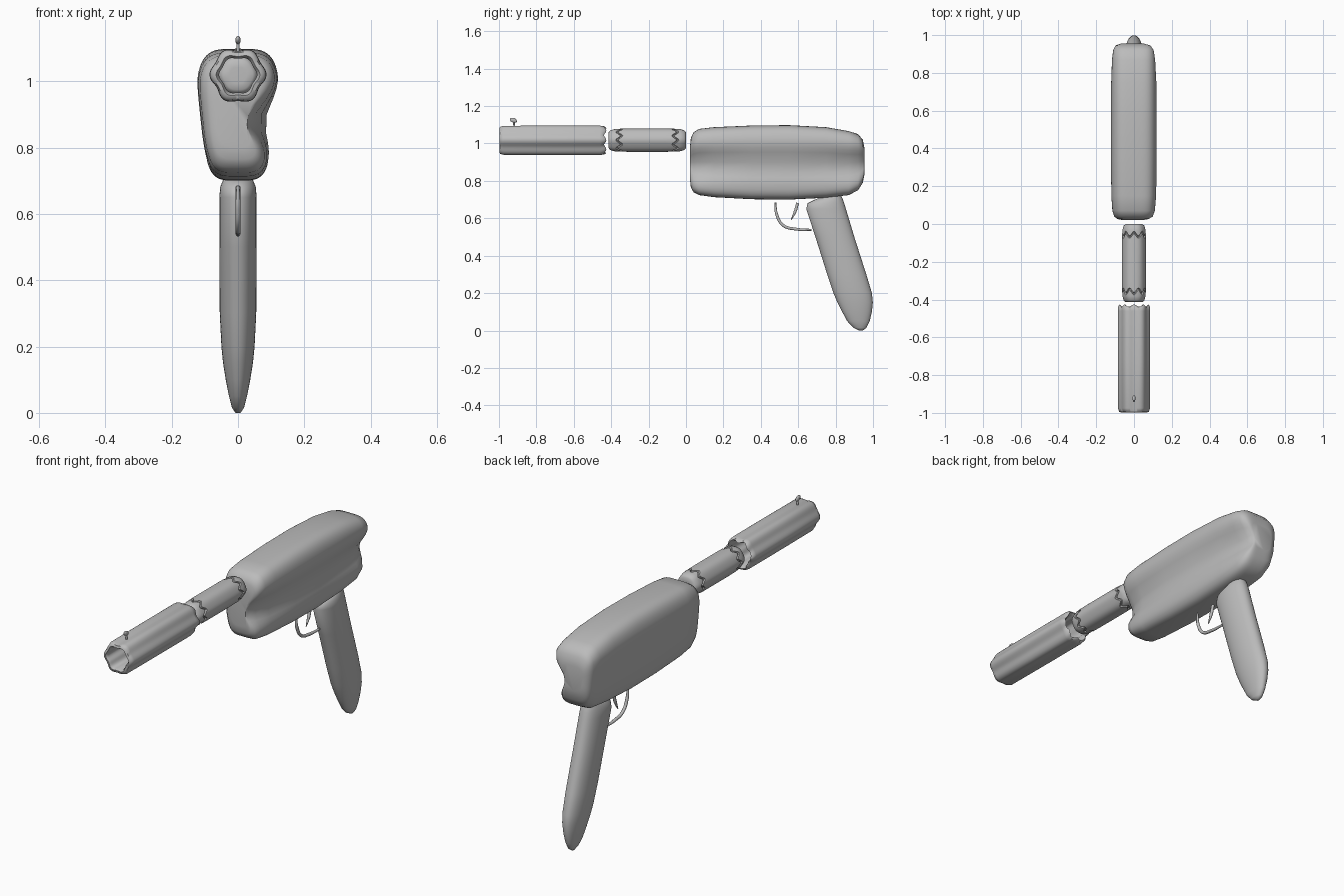
import bpy, bmesh
from math import sin, cos, pi, radians, exp
from mathutils import Vector

old = bpy.data.objects.get("Cube")
if old:
    bpy.data.objects.remove(old, do_unlink=True)

grey = bpy.data.materials.new("plain grey")
grey.use_nodes = True
grey.diffuse_color = (0.5, 0.5, 0.5, 1)
grey.node_tree.nodes["Principled BSDF"].inputs["Base Color"].default_value = (0.5, 0.5, 0.5, 1)

AXIS_Z = 1.018  # height of the barrel axis


def finish(obj, angle=60):
    obj.data.materials.append(grey)
    bpy.ops.object.select_all(action='DESELECT')
    obj.select_set(True)
    bpy.context.view_layer.objects.active = obj
    bpy.ops.object.shade_smooth_by_angle(angle=radians(angle))


def loft(name, rings, closed=False, angle=60):
    """Skin a list of equal rings; closed joins the last ring to the first."""
    bm = bmesh.new()
    loops = [[bm.verts.new(p) for p in ring] for ring in rings]
    pairs = list(zip(loops, loops[1:]))
    if closed:
        pairs.append((loops[-1], loops[0]))
    for a, b in pairs:
        for i in range(len(a)):
            j = (i + 1) % len(a)
            bm.faces.new((a[i], a[j], b[j], b[i]))
    if not closed:
        for loop in (loops[0], loops[-1]):
            bm.faces.new(loop)
    bmesh.ops.recalc_face_normals(bm, faces=bm.faces)
    mesh = bpy.data.meshes.new(name)
    bm.to_mesh(mesh)
    bm.free()
    obj = bpy.data.objects.new(name, mesh)
    bpy.context.collection.objects.link(obj)
    finish(obj, angle)
    return obj


def power(v, e):
    return (abs(v) ** e) * (1 if v >= 0 else -1)


def interpolate(keys, t):
    """Smooth interpolation through rows of (t, values...)."""
    for a, b in zip(keys, keys[1:]):
        if t <= b[0]:
            f = (t - a[0]) / (b[0] - a[0])
            return [p + (q - p) * f for p, q in zip(a[1:], b[1:])]
    return keys[-1][1:]


# Body: rounded box, tapered downward, with a groove along its left side
def body_ring(y, low, high, width, groove):
    ring = []
    for i in range(64):
        t = 2 * pi * i / 64
        u, v = power(cos(t), 0.5), power(sin(t), 0.55)
        z = (low + high) / 2 + v * (high - low) / 2
        taper = 0.9 + 0.1 * max(-1, min(1, (z - 0.89) / 0.12))
        x = u * width * taper
        if u > 0:
            x -= u * groove * exp(-((z - 0.88) / 0.075) ** 2)
        ring.append((x, y, z))
    return ring


body_keys = [  # y, low, high, half width, groove depth
    (0.022, 0.80, 0.99, 0.070, 0.035),
    (0.026, 0.765, 1.03, 0.092, 0.055),
    (0.04, 0.74, 1.06, 0.110, 0.065),
    (0.07, 0.724, 1.078, 0.119, 0.060),
    (0.15, 0.713, 1.087, 0.124, 0.045),
    (0.35, 0.702, 1.096, 0.126, 0.030),
    (0.55, 0.70, 1.098, 0.126, 0.030),
    (0.75, 0.71, 1.087, 0.125, 0.040),
    (0.87, 0.724, 1.066, 0.122, 0.050),
    (0.92, 0.75, 1.05, 0.116, 0.055),
    (0.945, 0.79, 1.02, 0.104, 0.055),
    (0.955, 0.84, 0.97, 0.075, 0.035),
]
loft("body", [body_ring(*k) for k in body_keys])

# Grip: raked, flattened oval that narrows to a rounded tip
grip_keys = [  # z, front y, back y, half width
    (0.0, 0.925, 0.945, 0.008),
    (0.015, 0.895, 0.965, 0.018),
    (0.05, 0.862, 0.982, 0.027),
    (0.1, 0.835, 0.994, 0.037),
    (0.15, 0.81, 0.999, 0.045),
    (0.2, 0.788, 0.994, 0.050),
    (0.3, 0.755, 0.964, 0.055),
    (0.5, 0.692, 0.90, 0.056),
    (0.65, 0.643, 0.855, 0.056),
    (0.68, 0.65, 0.846, 0.054),
    (0.70, 0.69, 0.839, 0.046),
    (0.73, 0.76, 0.825, 0.03),
]
grip_rings = []
for z, front, back, half in grip_keys:
    grip_rings.append([
        (half * power(cos(t), 0.9), (front + back) / 2 + (back - front) / 2 * sin(t), z)
        for t in (2 * pi * i / 40 for i in range(40))])
loft("grip", grip_rings)


# Round parts along the barrel axis, with optional lobes and ragged edges
def axis_ring(y, radius, lobes=0.0, rag=0.0):
    ring = []
    for i in range(64):
        t = 2 * pi * i / 64
        r = radius + lobes * cos(6 * t) + 0.4 * lobes * sin(3 * t)
        ring.append((r * cos(t), y + rag * cos(8 * t), AXIS_Z + r * sin(t)))
    return ring


# Inner tube: closed rod with a zigzag cut near each end
half_profile = [  # distance from the middle, radius, raggedness
    (0.207, 0.025, 0), (0.206, 0.044, 0), (0.198, 0.054, 0),
    (0.175, 0.060, 0), (0.157, 0.061, 0.012), (0.153, 0.054, 0.012),
    (0.147, 0.054, 0.012), (0.143, 0.062, 0.012), (0.10, 0.063, 0),
]
middle = -0.207
tube_rings = [axis_ring(middle - d, r, 0.001, -g) for d, r, g in half_profile]
tube_rings += [axis_ring(middle + d, r, 0.001, g) for d, r, g in reversed(half_profile)]
loft("inner_tube", tube_rings, angle=40)

# Barrel shroud: hollow fluted sleeve, open at both ends
loft("barrel_shroud", [
    axis_ring(-0.985, 0.054, 0.003), axis_ring(-0.998, 0.062, 0.004),
    axis_ring(-0.995, 0.074, 0.004), axis_ring(-0.975, 0.080, 0.005),
    axis_ring(-0.72, 0.081, 0.005), axis_ring(-0.46, 0.081, 0.005),
    axis_ring(-0.437, 0.078, 0.005, 0.004), axis_ring(-0.432, 0.070, 0.005, 0.006),
    axis_ring(-0.45, 0.061, 0.004), axis_ring(-0.72, 0.059, 0.004),
], closed=True)

# Front sight: small bead on a stalk
bpy.ops.mesh.primitive_uv_sphere_add(segments=16, ring_count=10, radius=1, location=(0, -0.923, 1.124))
sight = bpy.context.object
sight.name = "front_sight"
sight.scale = (0.008, 0.02, 0.012)
sight.rotation_euler = (radians(-20), 0, 0)
finish(sight)


# Bent wires for the trigger and its guard
def wire(name, points, radius):
    curve = bpy.data.curves.new(name, 'CURVE')
    curve.dimensions = '3D'
    curve.bevel_depth = radius
    curve.bevel_resolution = 3
    curve.use_fill_caps = True
    spline = curve.splines.new('BEZIER')
    spline.bezier_points.add(len(points) - 1)
    for bp, (y, z, scale) in zip(spline.bezier_points, points):
        bp.co = Vector((0, y, z))
        bp.radius = scale
        bp.handle_left_type = bp.handle_right_type = 'AUTO'
    obj = bpy.data.objects.new(name, curve)
    bpy.context.collection.objects.link(obj)
    bpy.ops.object.select_all(action='DESELECT')
    obj.select_set(True)
    bpy.context.view_layer.objects.active = obj
    bpy.ops.object.convert(target='MESH')
    finish(bpy.context.object)


wire("stalk", [(-0.918, 1.09, 1), (-0.921, 1.12, 1)], 0.005)
wire("trigger_guard", [(0.478, 0.685, 0.6), (0.485, 0.62, 1), (0.52, 0.562, 1),
                       (0.59, 0.542, 1), (0.67, 0.538, 0.7)], 0.008)
wire("trigger", [(0.597, 0.682, 1), (0.583, 0.635, 1), (0.562, 0.592, 0.3)], 0.008)
